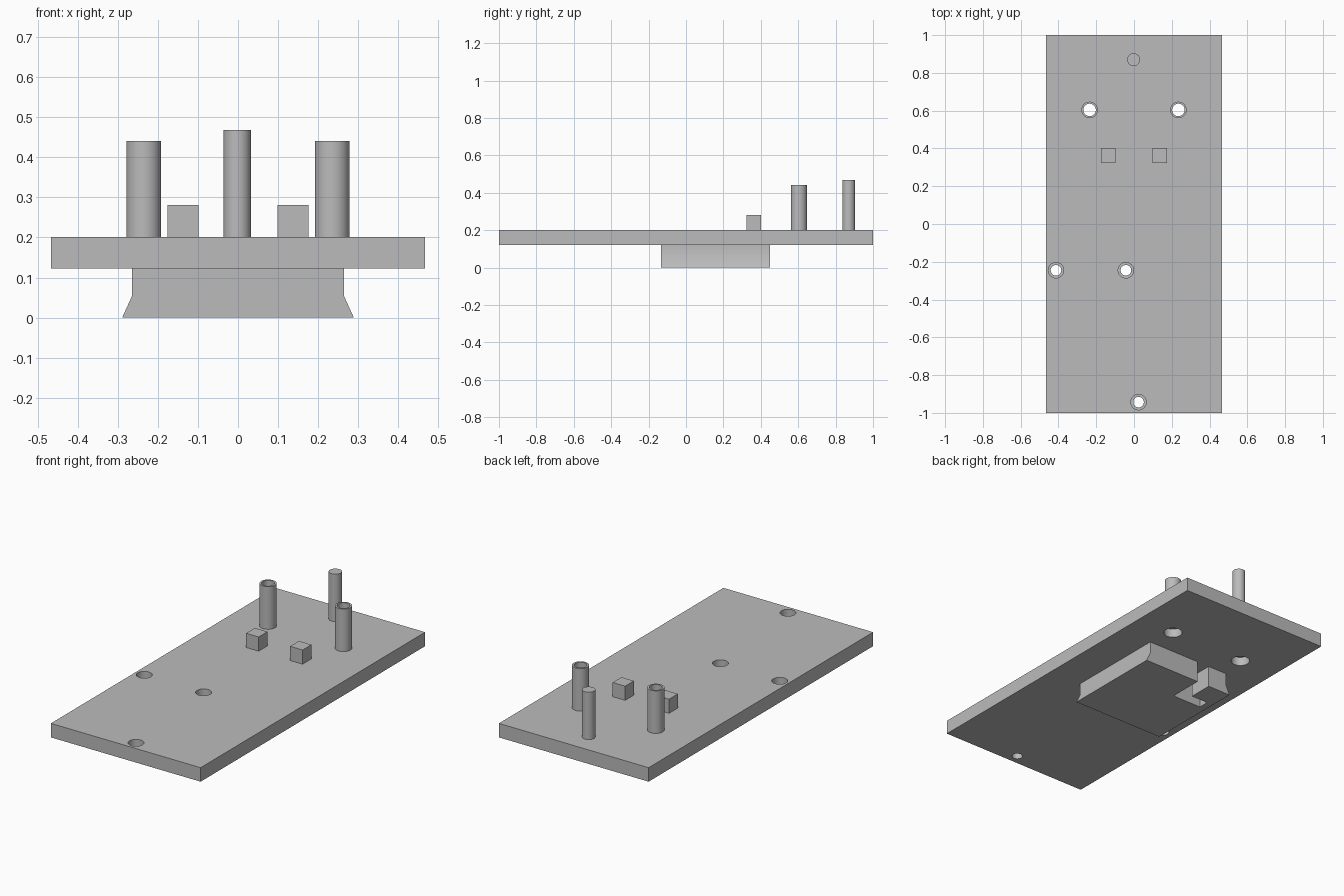
import bpy
import bmesh
import math

if "Cube" in bpy.data.objects:
    bpy.data.objects.remove(bpy.data.objects["Cube"])

grey = bpy.data.materials.new("plain grey")
grey.diffuse_color = (0.5, 0.5, 0.5, 1)
grey.use_nodes = True
grey.node_tree.nodes["Principled BSDF"].inputs["Base Color"].default_value = grey.diffuse_color

PLATE_Z, TOP_Z = 0.122, 0.201


def prism(name, points, lo, hi, axis="z"):
    """Extrude a closed outline along z, or an x-z outline along y."""
    bm = bmesh.new()
    if axis == "z":
        rings = [[bm.verts.new((a, b, h)) for a, b in points] for h in (lo, hi)]
    else:
        rings = [[bm.verts.new((a, h, b)) for a, b in points] for h in (lo, hi)]
    n = len(points)
    bm.faces.new(rings[0])
    bm.faces.new(rings[1])
    for i in range(n):
        j = (i + 1) % n
        bm.faces.new((rings[0][i], rings[0][j], rings[1][j], rings[1][i]))
    bmesh.ops.recalc_face_normals(bm, faces=bm.faces)
    mesh = bpy.data.meshes.new(name)
    bm.to_mesh(mesh)
    bm.free()
    mesh.materials.append(grey)
    obj = bpy.data.objects.new(name, mesh)
    bpy.context.collection.objects.link(obj)
    return obj


def rect(x0, x1, y0, y1):
    return [(x0, y0), (x1, y0), (x1, y1), (x0, y1)]


def rod(name, x, y, r, lo, hi, sides=48):
    ring = [(x + r * math.cos(math.tau * i / sides),
             y + r * math.sin(math.tau * i / sides)) for i in range(sides)]
    return prism(name, ring, lo, hi)


def combine(target, tools, operation):
    """Apply booleans and remove the tool objects."""
    bpy.context.view_layer.objects.active = target
    for tool in tools:
        mod = target.modifiers.new("combine", "BOOLEAN")
        mod.operation = operation
        mod.solver = "EXACT"
        mod.object = tool
        bpy.ops.object.modifier_apply(modifier=mod.name)
        bpy.data.objects.remove(tool)


# Flat plate with stepped screw holes and recesses under the tubes
plate = prism("plate", rect(-0.467, 0.467, -1, 1), PLATE_Z, TOP_Z)
cutters = []
for x, y in ((-0.413, -0.245), (-0.043, -0.245), (0.024, -0.943)):
    cutters.append(rod("screw_hole", x, y, 0.028, 0.1, 0.25))
    cutters.append(rod("screw_recess", x, y, 0.041, 0.155, 0.25))
for x in (-0.235, 0.235):
    cutters.append(rod("tube_hole", x, 0.604, 0.033, 0.1, 0.25))
    cutters.append(rod("tube_recess", x, 0.604, 0.049, 0.1, 0.172))
combine(plate, cutters, "DIFFERENCE")

# Hollow tubes and small square blocks, one on each side
parts = [plate]
for side, label in ((-1, "left"), (1, "right")):
    tube = rod(label + "_tube", side * 0.235, 0.604, 0.0435, TOP_Z, 0.441)
    combine(tube, [rod("bore", side * 0.235, 0.604, 0.033, 0.15, 0.5)], "DIFFERENCE")
    x = side * 0.137
    block = prism(label + "_block", rect(x - 0.039, x + 0.039, 0.324, 0.402), TOP_Z, 0.281)
    parts += [tube, block]

# Solid locating pin
parts.append(rod("pin", -0.002, 0.87, 0.034, TOP_Z, 0.468))

# Flared foot below the plate, with a hooked slot at the rear
half = [(0.289, 0), (0.264, 0.055), (0.264, PLATE_Z)]
foot = prism("foot", half + [(-x, z) for x, z in reversed(half)], -0.134, 0.45, "y")
slot = [(-0.067, 0.25), (-0.067, 0.5), (-0.144, 0.5), (-0.144, 0.31),
        (-0.25, 0.31), (-0.25, 0.25)]
combine(foot, [prism("slot", slot, -0.1, 0.2)], "DIFFERENCE")
parts.append(foot)

# Smooth round walls, keep corners sharp
for obj in parts:
    bpy.ops.object.select_all(action="DESELECT")
    obj.select_set(True)
    bpy.context.view_layer.objects.active = obj
    bpy.ops.object.shade_smooth_by_angle(angle=math.radians(30))
